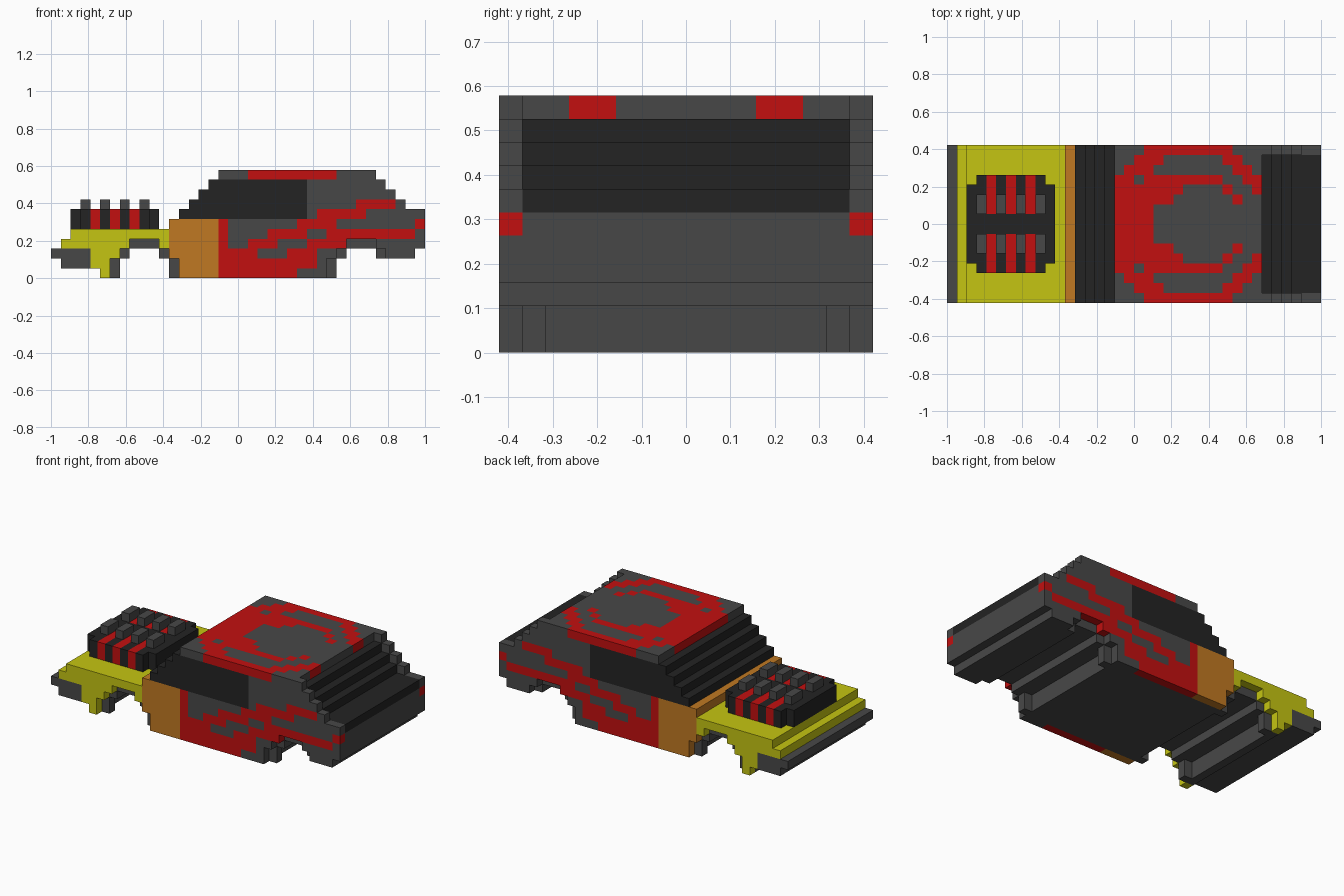
import bpy, bmesh

cube = bpy.data.objects.get("Cube")
if cube:
    bpy.data.objects.remove(cube)

S = 2 / 38                      # block size
LENGTH, WIDTH = 38, 16          # blocks along x and y

COLOURS = {
    "dark grey": (0.064, 0.064, 0.064),
    "black": (0.017, 0.017, 0.017),
    "yellow": (0.56, 0.56, 0.006),
    "red": (0.54, 0.005, 0.005),
    "orange": (0.53, 0.19, 0.016),
}
NAMES = list(COLOURS)
mats = {}
for name, rgb in COLOURS.items():
    m = bpy.data.materials.new(name)
    m.use_nodes = True
    m.diffuse_color = (*rgb, 1)
    bsdf = m.node_tree.nodes["Principled BSDF"]
    bsdf.inputs["Base Color"].default_value = (*rgb, 1)
    bsdf.inputs["Roughness"].default_value = 0.8
    mats[name] = m

GREY, BLACK, YELLOW, RED, ORANGE = NAMES
blocks = {}                     # (i, j, k) -> (part, colour)


def box(part, colour, i, k, j=(0, WIDTH)):
    """Fill half-open block ranges along x (i), z (k) and y (j)."""
    for a in range(*i):
        for b in range(*j):
            for c in range(*k):
                blocks[a, b, c] = (part, colour)


def both(part, colour, i, k, j=(0, 1)):
    """Fill the same box on both sides of the car."""
    box(part, colour, i, k, j)
    box(part, colour, i, k, (WIDTH - j[1], WIDTH - j[0]))


def carve(i, k, j):
    """Remove blocks on both sides of the car."""
    for a in range(*i):
        for b in range(*j):
            for c in range(*k):
                blocks.pop((a, b, c), None)
                blocks.pop((a, WIDTH - 1 - b, c), None)


# Lower body
box("lower_body", GREY, (12, 29), (0, 2))
box("lower_body", GREY, (12, 37), (2, 3))
box("lower_body", GREY, (12, 38), (3, 6))

# Front bumper and chassis
box("front_bumper", GREY, (0, 4), (2, 3))
box("front_bumper", GREY, (1, 4), (1, 2))
box("front_chassis", GREY, (4, 12), (1, 4))
box("front_chassis", GREY, (5, 12), (0, 1))

# Hood with front wings
box("hood", YELLOW, (1, 8), (3, 4))
box("hood", YELLOW, (2, 12), (4, 5))
both("hood", YELLOW, (4, 12), (1, 4))
both("hood", YELLOW, (5, 12), (0, 1))

# Cowl and front side panels
box("cowl", ORANGE, (12, 13), (5, 6))
both("cowl", ORANGE, (12, 17), (0, 6))

# Cabin, stepped windscreen, side windows and stepped rear window
for row, end, glass_end in ((6, 38, 38), (7, 36, 35), (8, 35, 34), (9, 34, 33)):
    k = (row, row + 1)
    box("cabin", GREY, (26, end), k)
    box("windows", BLACK, (row + 7, 26), k)
    box("windows", BLACK, (26, glass_end), k, (1, WIDTH - 1))
    carve((glass_end, end), k, (1, WIDTH - 1))

# Roof with ring pattern, spans per row counted outward from the centre line
box("roof", GREY, (17, 33), (10, 11))
carve((32, 33), (10, 11), (1, WIDTH - 1))
ROOF_RED = [
    [(17, 21)],
    [(17, 21)],
    [(17, 23), (29, 30)],
    [(17, 24), (28, 29), (31, 32)],
    [(17, 19), (20, 28), (30, 32)],
    [(18, 21), (29, 31)],
    [(19, 22), (28, 30)],
    [(20, 29)],
]
for v, spans in enumerate(ROOF_RED):
    for span in spans:
        both("roof", RED, span, (10, 11), (7 - v, 8 - v))

# Side stripes, spans per height row
SIDE_RED = [
    [(17, 25)],
    [(17, 27)],
    [(17, 21), (24, 27)],
    [(17, 18), (20, 23), (26, 30)],
    [(17, 18), (22, 26), (28, 37)],
    [(17, 18), (25, 29), (37, 38)],
    [(27, 32)],
    [(31, 35)],
]
for row, spans in enumerate(SIDE_RED):
    for span in spans:
        both("lower_body" if row < 6 else "cabin", RED, span, (row, row + 1))

# Wheel arches: wide opening outside, narrower liner inside
for c in (9, 31):
    for depth, rows in (
        ((0, 1), (3, 3, 2, 1)),
        ((1, 2), (2, 2, 1)),
        ((2, WIDTH - 2), (3, 3, 1)),
    ):
        for row, r in enumerate(rows):
            carve((c - r, c + r + 1), (row, row + 1), depth)

# Engine block, red pipes and grey intake stacks
box("engine_block", BLACK, (3, 10), (5, 7), (3, 13))
box("engine_block", BLACK, (2, 11), (5, 7), (4, 12))
for i in (4, 6, 8):
    both("engine_pipes", RED, (i, i + 1), (5, 7), (3, 7))
for i in (3, 5, 7, 9):
    both("engine_stacks", GREY, (i, i + 1), (6, 8), (5, 7))

# Outer faces of a block: direction and its four corners
FACES = []
for axis in range(3):
    for side in (0, 1):
        d = [0, 0, 0]
        d[axis] = 1 if side else -1
        u, w = (axis + 1) % 3, (axis + 2) % 3
        ring = []
        for a, b in ((0, 0), (1, 0), (1, 1), (0, 1)):
            p = [0, 0, 0]
            p[axis], p[u], p[w] = side, a, b
            ring.append(tuple(p))
        FACES.append((tuple(d), ring if side else ring[::-1]))

# One mesh per part, only exposed faces
for part in sorted({p for p, _ in blocks.values()}):
    bm = bmesh.new()
    corners = {}
    for (i, j, k), (owner, colour) in blocks.items():
        if owner != part:
            continue
        for (dx, dy, dz), ring in FACES:
            if (i + dx, j + dy, k + dz) in blocks:
                continue
            verts = []
            for x, y, z in ring:
                key = (i + x, j + y, k + z)
                if key not in corners:
                    corners[key] = bm.verts.new((
                        (key[0] - LENGTH / 2) * S,
                        (key[1] - WIDTH / 2) * S,
                        key[2] * S))
                verts.append(corners[key])
            bm.faces.new(verts).material_index = NAMES.index(colour)
    mesh = bpy.data.meshes.new(part)
    bm.to_mesh(mesh)
    bm.free()
    for name in NAMES:
        mesh.materials.append(mats[name])
    bpy.context.collection.objects.link(bpy.data.objects.new(part, mesh))
